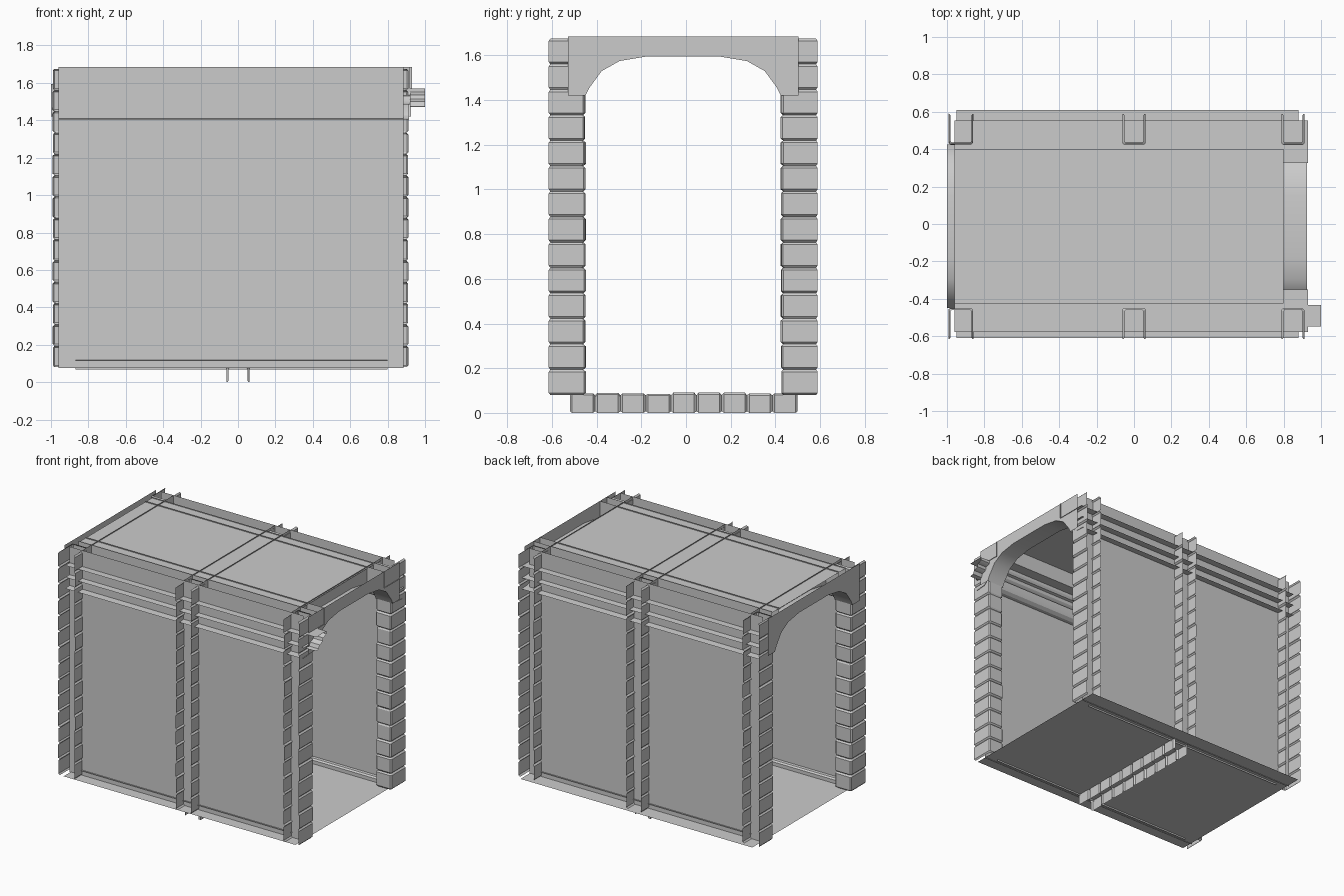
import bpy, bmesh, random

if "Cube" in bpy.data.objects:
    bpy.data.objects.remove(bpy.data.objects["Cube"])

random.seed(4)
CY = -0.0125          # walls are mirrored about this y
TOP = 1.685


def side_y(s, d):
    return CY + s * d


def make(name, verts, faces, smooth=False):
    me = bpy.data.meshes.new(name)
    me.from_pydata(verts, [], faces)
    bm = bmesh.new()
    bm.from_mesh(me)
    bmesh.ops.remove_doubles(bm, verts=bm.verts, dist=1e-5)
    bmesh.ops.recalc_face_normals(bm, faces=bm.faces)
    bm.to_mesh(me)
    bm.free()
    ob = bpy.data.objects.new(name, me)
    bpy.context.collection.objects.link(ob)
    if smooth:
        bpy.ops.object.select_all(action='DESELECT')
        bpy.context.view_layer.objects.active = ob
        ob.select_set(True)
        bpy.ops.object.shade_smooth_by_angle()
    return ob


def sheet(name, rows, smooth=False):
    """Skin an open surface through equally long rows of points."""
    n = len(rows[0])
    verts = [p for r in rows for p in r]
    faces = [(i * n + j, i * n + j + 1, (i + 1) * n + j + 1, (i + 1) * n + j)
             for i in range(len(rows) - 1) for j in range(n - 1)]
    return make(name, verts, faces, smooth)


def run_x(name, s, profile, x0, x1):
    """Sweep a (depth, height) profile along x on one side."""
    return sheet(name, [[(x, side_y(s, d), z) for d, z in profile]
                        for x in (x0, x1)], True)


def brick_channel(name, x0, x1, v_in, v_out, w0, w1, count, place):
    """Open U channel of chamfered bricks, stacked along w."""
    rows, h, g = [], (w1 - w0) / count, 0.009

    def row(w, inset, jx, jv):
        a, b, vi = x0 + inset - jx, x1 - inset + jx, v_in + inset + jv
        vo = v_out - inset * 0.8
        c = 0.008
        plan = [(a, vo), (a, vi + c), (a + c, vi), (b - c, vi), (b, vi + c), (b, vo)]
        return [place(x, v, w) for x, v in plan]

    for i in range(count):
        w = w0 + i * h
        jx, jv = random.uniform(-.002, .002), random.uniform(-.003, .003)
        rows += [row(w, g, 0, 0), row(w + .01, 0, jx, jv),
                 row(w + h - .01, 0, jx, jv), row(w + h, g, 0, 0)]
    # joint rows shared by neighbouring bricks
    rows = [r for i, r in enumerate(rows) if i % 4 != 3 or i == len(rows) - 1]
    return sheet(name, rows)


# floor and ceiling panels
make("floor", [(-.95, -.61, .08), (.88, -.61, .08), (.88, .61, .08), (-.95, .61, .08)],
     [(0, 1, 2, 3)])
sheet("ceiling", [[(x, side_y(s, .4125), 1.678) for x in (-.96, .80)] for s in (-1, 1)])

bays = {"left": (-.99, -.86), "middle": (-.06, .06), "right": (.79, .91)}

for s, side in ((-1, "front"), (1, "back")):
    # wall panel
    run_x(side + "_wall", s, [(.515, .075), (.515, TOP)], -.96, .885)
    # brick pillars, open to the outside
    for bay, (x0, x1) in bays.items():
        brick_channel(f"{side}_{bay}_pillar", x0, x1, .438, .602, .08, 1.675, 14,
                      lambda x, v, w, s=s: (x, side_y(s, v), w))
    # cornice in three bands
    run_x(side + "_cornice_top", s,
          [(.3375, TOP), (.3375, 1.57), (.565, 1.57)], -.96, .93)
    run_x(side + "_cornice_middle", s,
          [(.415, 1.57), (.415, 1.55), (.425, 1.535), (.445, 1.53), (.45, 1.51),
           (.465, 1.495), (.49, 1.485), (.565, 1.485)], -.96, .925)
    run_x(side + "_cornice_bottom", s,
          [(.455, 1.485), (.457, 1.45), (.468, 1.425), (.49, 1.41), (.565, 1.405)],
          -.96, .915)
    run_x(side + "_ceiling_edge", s, [(.4125, TOP), (.4125, 1.57)], -.96, .92)
    # skirting that pokes through the floor and wall
    run_x(side + "_skirting", s, [(.485, .068), (.485, .105), (.495, .115), (.53, .118)],
          -.87, .80)

# moulding end sticking out past the front right pillar
run_x("moulding_end", -1,
      [(.42, 1.57), (.42, 1.55), (.435, 1.54), (.455, 1.535), (.46, 1.515),
       (.475, 1.505), (.495, 1.50), (.505, 1.475), (.535, 1.47)], .92, 1.0)
run_x("moulding_end_top", -1, [(.42, 1.57), (.535, 1.57)], .92, 1.0)

# arches: flat side faces and a curved underside
half = [(.4375, 1.42), (.42, 1.455), (.365, 1.53), (.285, 1.575), (.165, 1.595)]
curve = [(-d, z) for d, z in half] + [(d, z) for d, z in reversed(half)]
outline = [(-.515, TOP), (-.515, 1.42)] + curve + [(.515, 1.42), (.515, TOP)]
for bay, (x0, x1) in {"left": (-1.0, -.86), "middle": (-.06, .06),
                      "right": (.79, .925)}.items():
    n = len(outline)
    for x, face in ((x0, "left"), (x1, "right")):
        make(f"{bay}_arch_{face}_face", [(x, CY + d, z) for d, z in outline],
             [tuple(range(n))])
    sheet(f"{bay}_arch_underside", [[(x, CY + d, z) for d, z in curve]
                                    for x in (x0, x1)], True)

# brick beam under the floor, open at the bottom
brick_channel("floor_beam", -.06, .06, -.088, 0.0, -.52, .50, 9,
              lambda x, v, w: (x, w, max(0.0, -v)))
